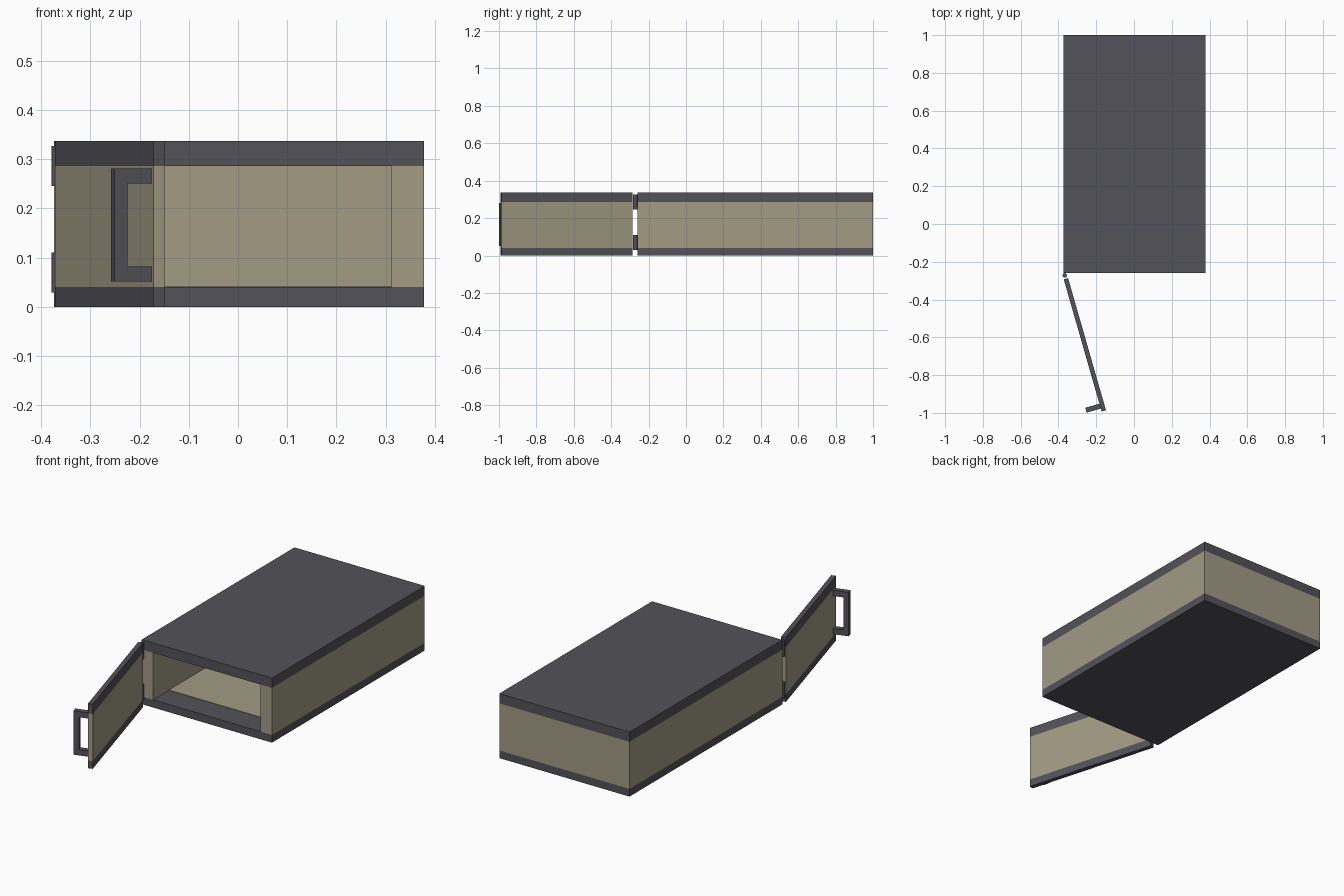
import bpy, bmesh, math
from mathutils import Matrix, Vector

if "Cube" in bpy.data.objects:
    bpy.data.objects.remove(bpy.data.objects["Cube"])


def material(name, rgb):
    m = bpy.data.materials.new(name)
    m.diffuse_color = (*rgb, 1)
    m.use_nodes = True
    m.node_tree.nodes["Principled BSDF"].inputs["Base Color"].default_value = m.diffuse_color
    return m


DARK = material("dark_grey", (0.085, 0.085, 0.1))
BEIGE = material("beige", (0.36, 0.325, 0.23))

H, Z1, Z2 = 0.337, 0.04, 0.286      # height and the two band lines
X0, X1, Y0, Y1 = -0.374, 0.378, -0.26, 1.0
WALL = 0.066


def finish(name, bm, mat, matrix=Matrix()):
    bmesh.ops.recalc_face_normals(bm, faces=bm.faces)
    me = bpy.data.meshes.new(name)
    bm.to_mesh(me)
    bm.free()
    me.materials.append(mat)
    ob = bpy.data.objects.new(name, me)
    ob.matrix_world = matrix
    bpy.context.collection.objects.link(ob)
    return ob


def prism(name, points, depth, mat, matrix=Matrix()):
    """Extrude a closed profile of 3D points along the depth vector."""
    bm = bmesh.new()
    face = bm.faces.new([bm.verts.new(p) for p in points])
    ext = bmesh.ops.extrude_face_region(bm, geom=[face], use_keep_orig=True)
    verts = [v for v in ext["geom"] if isinstance(v, bmesh.types.BMVert)]
    bmesh.ops.translate(bm, verts=verts, vec=Vector(depth))
    return finish(name, bm, mat, matrix)


def box(name, x0, x1, y0, y1, z0, z1, mat, matrix=Matrix()):
    pts = [(x0, y0, z0), (x1, y0, z0), (x1, y1, z0), (x0, y1, z0)]
    return prism(name, pts, (0, 0, z1 - z0), mat, matrix)


# Cabinet: bottom and top plates, U-shaped walls open at the front
box("bottom_plate", X0, X1, Y0, Y1, 0, Z1, DARK)
box("top_plate", X0, X1, Y0, Y1, Z2, H, DARK)
xi0, xi1, yi = X0 + WALL, X1 - WALL, Y1 - WALL
walls = [(X0, Y0), (xi0, Y0), (xi0, yi), (xi1, yi),
         (xi1, Y0), (X1, Y0), (X1, Y1), (X0, Y1)]
prism("cabinet_walls", [(x, y, Z1) for x, y in walls], (0, 0, Z2 - Z1), BEIGE)

# Beige floor behind the dark sill
box("floor_panel", xi0, xi1, Y0 + 0.13, yi, Z1, Z1 + 0.002, BEIGE)

# Open door, local frame: +y toward the free end (length), +x away from inside
L, T = 0.728, 0.024
a = math.radians(16)
door = Matrix.Translation((-0.372, -0.293, 0)) @ Matrix((
    (-math.cos(a), math.sin(a), 0, 0),
    (-math.sin(a), -math.cos(a), 0, 0),
    (0, 0, 1, 0),
    (0, 0, 0, 1)))
for name, z0, z1, mat in (("door_bottom_band", 0, Z1, DARK),
                          ("door_panel", Z1, Z2, BEIGE),
                          ("door_top_band", Z2, H, DARK)):
    box(name, -T, 0, 0, L, z0, z1, mat, door)

# C-shaped door handle
out, bar, zb, zt = 0.078, 0.027, 0.052, 0.281
handle = [(0, zb), (out, zb), (out, zt), (0, zt), (0, zt - 0.03),
          (out - bar, zt - 0.03), (out - bar, zb + 0.03), (0, zb + 0.03)]
hy = L - 0.016 - 0.027
prism("door_handle", [(x, hy, z) for x, z in handle], (0, 0.027, 0), DARK, door)

# Hinge barrels
for name, zc in (("lower_hinge", 0.07), ("upper_hinge", 0.286)):
    bpy.ops.mesh.primitive_cylinder_add(vertices=16, radius=0.012, depth=0.081,
                                        location=(-0.367, -0.272, zc))
    ob = bpy.context.object
    ob.name = name
    ob.data.materials.append(DARK)
    bpy.ops.object.shade_smooth_by_angle()
